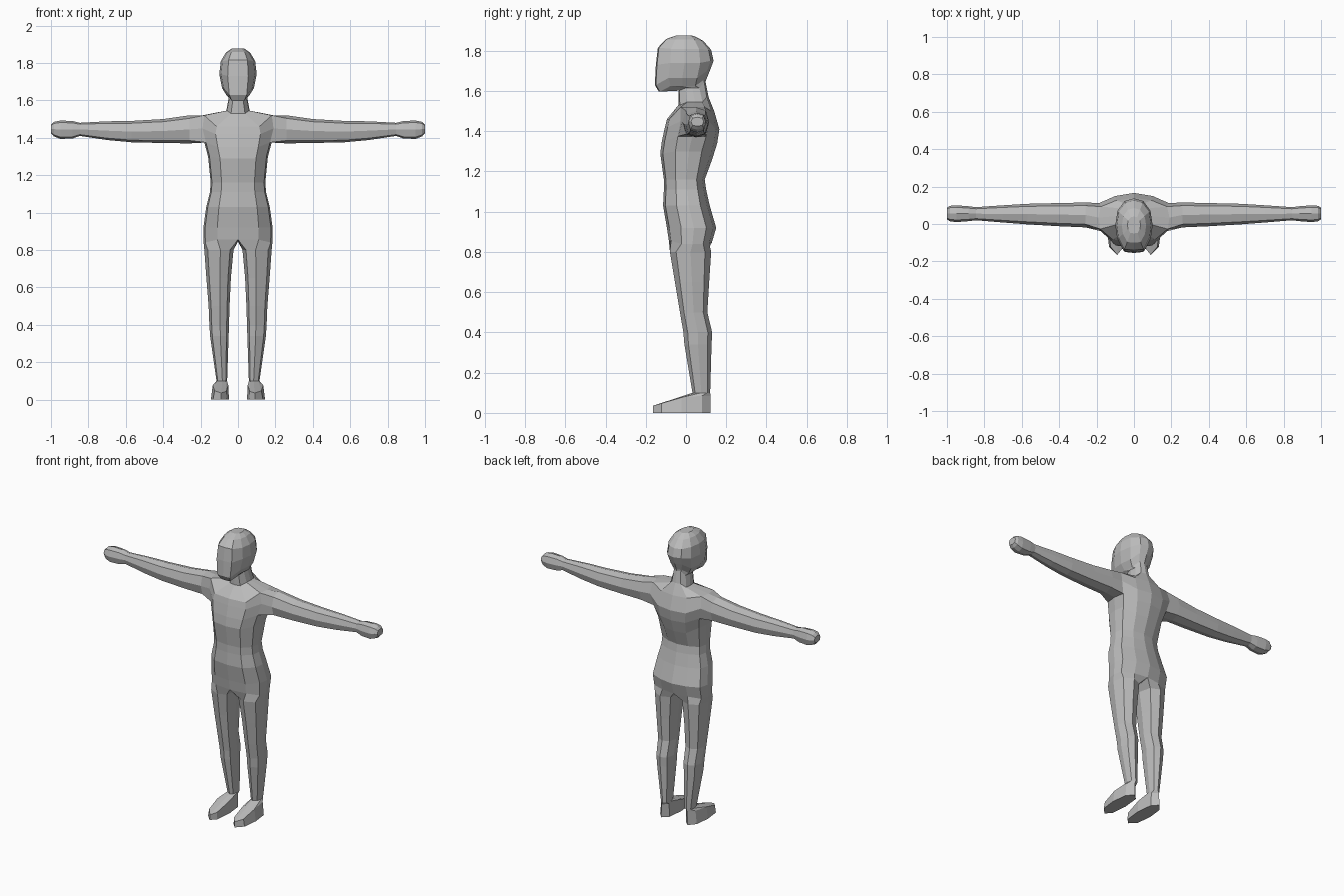
import bpy, bmesh
from mathutils import Matrix

bm = bmesh.new()


def skin(r1, r2, closed=False, skip=()):
    """Quads between two rings of vertices."""
    n = len(r1)
    for i in range(n if closed else n - 1):
        if i not in skip:
            j = (i + 1) % n
            bm.faces.new((r1[i], r1[j], r2[j], r2[i]))


# Half cross-section shapes: sideways fraction, front-to-back fraction
TRUNK = [(0, 0), (.6, .05), (.95, .29), (1, .55), (.93, .8), (.5, .94), (0, 1)]
HEAD = [(0, 0), (.55, .02), (.9, .25), (1, .5), (.88, .77), (.5, .95), (0, 1)]
LIMB = [(.12, .12), (.45, 0), (.88, .15), (1, .5), (.88, .85), (.5, 1), (.12, .88), (0, .5)]


def half_ring(shape, zf, zs, zb, w, f, b):
    zs7 = [zf, zf, zs, zs, zs, zb, zb]
    return [bm.verts.new((k * w, f + t * (b - f), z)) for (k, t), z in zip(shape, zs7)]


# Head and neck, from crown down: z front, z side, z back, half width, front, back
head = [
    (1.876, 1.876, 1.874, .035, -.05, .04),
    (1.858, 1.855, 1.85, .065, -.1, .085),
    (1.815, 1.81, 1.805, .092, -.14, .125),
    (1.73, 1.74, 1.75, .1, -.15, .137),
    (1.63, 1.665, 1.70, .085, -.155, .118),
    (1.597, 1.625, 1.655, .06, -.135, .1),
    (1.602, 1.615, 1.645, .05, -.036, .097),
]
# Torso, from neck base to crotch
torso = [
    (1.53, 1.545, 1.57, .062, -.038, .112),
    (1.46, 1.52, 1.50, .19, -.095, .14),
    (1.42, 1.45, 1.41, .2, -.105, .166),
    (1.35, 1.375, 1.34, .18, -.12, .155),
    (1.29, 1.30, 1.26, .16, -.128, .13),
    (1.16, 1.16, 1.16, .146, -.11, .093),
    (1.11, 1.11, 1.11, .15, -.11, .1),
    (1.03, 1.03, 1.03, .17, -.114, .118),
    (.92, .92, .92, .185, -.095, .15),
    (.855, .84, .845, .184, -.085, .128),
]
rings = [half_ring(HEAD, *r) for r in head] + [half_ring(TRUNK, *r) for r in torso]
bm.faces.new(rings[0])
top = len(head) + 1                       # first row of the arm hole
for i in range(len(rings) - 1):
    skin(rings[i], rings[i + 1], skip=(2, 3) if i in (top, top + 1) else ())

# Arm and hand, grown from the arm hole: x, front, back, bottom, top
a, m, c = rings[top:top + 3]
prev = [a[2], a[3], a[4], m[4], c[4], c[3], c[2], m[2]]
arm = [
    (.26, -.018, .115, 1.37, 1.52), (.40, -.012, .112, 1.372, 1.50),
    (.57, -.002, .108, 1.376, 1.49), (.70, .008, .1, 1.388, 1.488),
    (.845, .02, .09, 1.41, 1.48), (.885, .015, .095, 1.396, 1.49),
    (.95, .01, .1, 1.394, 1.492), (.985, .015, .097, 1.408, 1.485),
    (1.0, .025, .088, 1.425, 1.47),
]
for x, f, b, lo, hi in arm:
    y, z, ry, rz = (f + b) / 2, (lo + hi) / 2, (b - f) / 2, (hi - lo) / 2
    ring = [bm.verts.new((x, y + u * ry, z + v * rz)) for u, v in
            ((-.75, .78), (0, 1), (.75, .78), (1, 0), (.75, -.8), (0, -1), (-.75, -.8), (-1, 0))]
    skin(prev, ring, True)
    prev = ring
bm.faces.new(prev)

# Leg, grown from the crotch ring: z, inner x, outer x, front, back
prev = rings[-1] + [bm.verts.new((0, .02, .855))]
leg = [
    (.80, .024, .18, -.08, .125), (.65, .038, .169, -.055, .115),
    (.50, .045, .157, -.03, .106), (.40, .048, .153, -.013, .13),
    (.34, .05, .149, -.008, .127), (.10, .058, .115, .032, .12),
]
for z, xi, xo, f, b in leg:
    ring = [bm.verts.new((xi + k * (xo - xi), f + t * (b - f), z)) for k, t in LIMB]
    skin(prev, ring, True)
    prev = ring

# Foot: sloped instep ring, then the flat sole
for sole in (False, True):
    ring = []
    for k, t in LIMB:
        z = 0 if sole else .035 + .05 * min(1, t / .6)
        xi, xo = (.048, .145) if sole else (.052, .135)
        ring.append(bm.verts.new((xi + k * (xo - xi), -.165 + t * .287, z)))
    skin(prev, ring, True)
    prev = ring
bm.faces.new(prev)

# Mirror the half figure and close the seam
bmesh.ops.mirror(bm, geom=bm.verts[:] + bm.edges[:] + bm.faces[:],
                 matrix=Matrix.Identity(4), merge_dist=.0005, axis='X')
bmesh.ops.remove_doubles(bm, verts=bm.verts[:], dist=.0005)
bmesh.ops.recalc_face_normals(bm, faces=bm.faces[:])

mesh = bpy.data.meshes.new("body")
bm.to_mesh(mesh)
bm.free()
body = bpy.data.objects.new("body", mesh)
bpy.context.collection.objects.link(body)
grey = bpy.data.materials.new("plain grey")
grey.diffuse_color = (.5, .5, .5, 1)
mesh.materials.append(grey)
